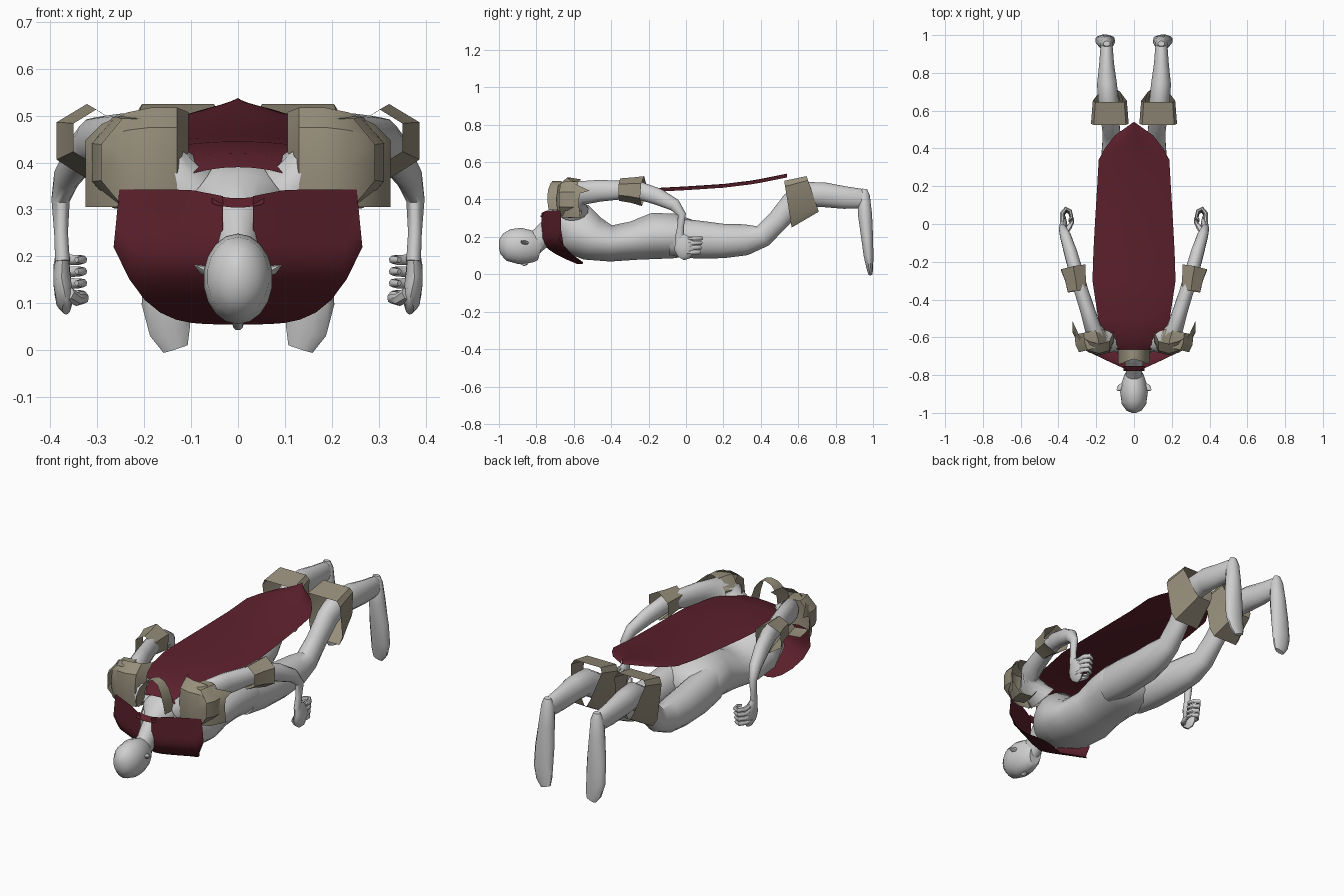
import bpy, math
from mathutils import Vector


def material(name, rgb):
    m = bpy.data.materials.new(name)
    m.diffuse_color = (*rgb, 1)
    return m


SKIN = material("pale_grey", (0.62, 0.62, 0.62))
CLOTH = material("dark_red", (0.11, 0.015, 0.026))
METAL = material("dull_tan", (0.31, 0.275, 0.2))


def make(name, verts, faces, mat, mirror=False, angle=50):
    me = bpy.data.meshes.new(name)
    me.from_pydata(verts, [], faces)
    me.materials.append(mat)
    ob = bpy.data.objects.new(name, me)
    bpy.context.collection.objects.link(ob)
    if mirror:
        ob.modifiers.new("mirror", 'MIRROR').use_mirror_merge = False
    bpy.ops.object.select_all(action='DESELECT')
    bpy.context.view_layer.objects.active = ob
    ob.select_set(True)
    bpy.ops.object.shade_smooth_by_angle(angle=math.radians(angle))
    return ob


def tube(name, path, mat=SKIN, n=14, caps=True, mirror=False, ref=(1, 0, 0), angle=50):
    """Loft of elliptical rings: path rows are x, y, z, half width, half depth."""
    P = [Vector(p[:3]) for p in path]
    ref = Vector(ref)
    verts, faces = [], []
    for i, p in enumerate(path):
        t = (P[min(i + 1, len(P) - 1)] - P[max(i - 1, 0)]).normalized()
        side = (ref - t * ref.dot(t)).normalized()
        up = side.cross(t)
        for k in range(n):
            a = 2 * math.pi * (k + 0.5) / n
            verts.append(P[i] + side * p[3] * math.cos(a) + up * p[4] * math.sin(a))
    for i in range(len(P) - 1):
        for k in range(n):
            j = (k + 1) % n
            faces.append((i * n + k, i * n + j, i * n + n + j, i * n + n + k))
    if caps:
        faces.append(tuple(reversed(range(n))))
        faces.append(tuple(range((len(P) - 1) * n, len(P) * n)))
    return make(name, verts, faces, mat, mirror, angle)


def sheet(name, rows, mat, mirror=False, keep=lambda c: True, angle=50):
    """Open surface through equal-length rows of points."""
    w = len(rows[0])
    verts = [Vector(p) for r in rows for p in r]
    faces = []
    for i in range(len(rows) - 1):
        for k in range(w - 1):
            f = (i * w + k, i * w + k + 1, i * w + w + k + 1, i * w + w + k)
            if keep(sum((verts[v] for v in f), Vector()) / 4):
                faces.append(f)
    return make(name, verts, faces, mat, mirror, angle)


# Head, neck and torso
tube("head", [(0, -1.0, .165, .012, .02), (0, -.985, .165, .042, .055), (0, -.95, .157, .066, .085),
              (0, -.89, .152, .074, .097), (0, -.84, .147, .066, .09), (0, -.80, .142, .052, .078),
              (0, -.775, .135, .035, .06)], n=18)
tube("nose", [(0, -.895, .07, .008, .008), (0, -.865, .052, .011, .01), (0, -.85, .06, .013, .01)], n=8)
tube("ear", [(.06, -.862, .168, .012, .022), (.075, -.868, .172, .01, .018), (.09, -.88, .18, .002, .004)],
     n=8, mirror=True, ref=(0, 0, 1))
tube("neck", [(0, -.83, .15, .045, .06), (0, -.77, .2, .044, .058), (0, -.70, .27, .052, .062),
              (0, -.65, .31, .1, .075), (0, -.6, .32, .12, .08)])
tube("torso", [(0, -.67, .30, .09, .085), (0, -.60, .25, .15, .145), (0, -.5, .19, .178, .122),
               (0, -.4, .165, .168, .098), (0, -.28, .18, .145, .105), (0, -.17, .205, .15, .125),
               (0, -.07, .205, .168, .122), (0, .02, .195, .15, .1), (0, .07, .19, .08, .05)], n=20)

# Bent legs with long feet
tube("leg", [(.09, -.08, .2, .07, .1), (.093, .05, .187, .084, .102), (.1, .2, .178, .082, .092),
             (.11, .32, .185, .07, .083), (.115, .41, .205, .055, .06), (.12, .49, .285, .047, .058),
             (.128, .57, .38, .05, .064), (.135, .65, .428, .055, .068), (.143, .74, .425, .054, .066),
             (.145, .85, .41, .04, .06), (.145, .93, .405, .034, .053), (.145, .968, .40, .026, .042)],
     mirror=True)
tube("foot", [(.145, .955, .457, .018, .014), (.145, .952, .42, .033, .032), (.148, .957, .32, .042, .039),
              (.152, .968, .2, .052, .033), (.154, .976, .1, .053, .027), (.145, .982, .04, .045, .019),
              (.133, .986, .003, .028, .012)], n=12, mirror=True)

# Arms and fists
tube("arm", [(.1, -.6, .34, .07, .08), (.17, -.61, .40, .055, .075), (.215, -.56, .435, .045, .065),
             (.245, -.46, .447, .04, .058), (.28, -.35, .45, .038, .05), (.308, -.25, .448, .038, .048),
             (.336, -.15, .415, .035, .045), (.364, -.06, .37, .029, .034), (.378, -.022, .32, .02, .022),
             (.377, -.03, .25, .015, .018), (.374, -.035, .19, .016, .024)], mirror=True)
tube("palm", [(.374, -.035, .205, .014, .024), (.376, -.015, .175, .018, .048), (.374, -.005, .14, .02, .058),
              (.37, -.02, .105, .018, .045), (.365, -.03, .09, .01, .025)], n=10, mirror=True)
for i in range(4):
    z, y = .193 - .025 * i, .002 - .004 * i
    tube(f"finger_{i + 1}", [(.379, y + .01, z, .012, .012), (.38, y + .055, z, .012, .012),
                             (.361, y + .08, z, .012, .011), (.338, y + .068, z, .011, .01),
                             (.33, y + .035, z, .009, .009), (.344, y + .02, z, .006, .006)],
         n=7, mirror=True, ref=(0, 0, 1))
tube("thumb", [(.362, -.04, .12, .016, .016), (.344, -.02, .108, .014, .014), (.328, .01, .11, .011, .011),
               (.324, .03, .115, .006, .006)], n=7, mirror=True, ref=(0, 0, 1))

# Long cape, pointed at the end
U = [i / 8 for i in range(-8, 9)]
cape = [(-.665, .39, .12), (-.62, .42, .18), (-.5, .445, .19), (-.3, .455, .22), (-.15, .462, .215),
        (0, .47, .207), (.2, .483, .195), (.34, .5, .187), (.4, .51, .155), (.47, .524, .1), (.54, .538, .002)]
sheet("cape", [[(u * w, y, z - .02 * u * u) for u in U] for y, z, w in cape], CLOTH)


# Mantle draped over the chest and the shoulder plates, with an opening for the neck
def mantle_point(u, v):
    low, high = .055 + .165 * u ** 4, .322 + .02 * min(1, abs(u) * 2.5)
    z = low + (high - low) * v
    y = -.785 + .118 * abs(u) ** 1.1 + 8.5 * max(0, .21 - z) ** 2
    return (u * .265 - (.012 * u * v), y, z)


sheet("mantle", [[mantle_point(u, j / 10) for u in U] for j in range(11)], CLOTH,
      keep=lambda c: abs(c.x) > .045 or c.z < .2, angle=80)
sheet("mantle_strap", [[(u * .055, -.778 + dy, .324 + dz - .008 * (1 - u * u)) for u in U]
                       for dy, dz in ((0, -.012), (.025, .008))], CLOTH)

# Shoulder plates: outer shell wrapping the front and side, with a band round the arm
profile = [(.105, -.61), (.13, -.67), (.185, -.685), (.235, -.672), (.29, -.64), (.325, -.565)]
drop = [.01, 0, 0, .01, .035, .07]
levels = [(.305, 0, 0), (.4, -.01, .1), (.475, 0, .6), (.517, .05, 1)]
sheet("shoulder_plate", [[(x, y + dy, z - d * f) for (x, y), d in zip(profile, drop)]
                         for z, dy, f in levels], METAL, mirror=True, angle=35)
tube("shoulder_band", [(.215, -.66, .4, .085, .1), (.225, -.62, .4, .095, .106), (.235, -.57, .4, .085, .105)],
     METAL, n=8, caps=False, mirror=True, angle=35)

# Arched gorget behind the neck, flaring forward at its ends
arch = [(.085, .345, .735), (.08, .4, .742), (.062, .45, .738), (.035, .485, .725), (0, .498, .715)]
arch += [(-x, z, y) for x, z, y in reversed(arch[:-1])]
sheet("gorget", [[(x, -y, z) for x, z, y in arch], [(x, -.665, z) for x, z, y in arch]], METAL)

# Elbow and knee guards
tube("elbow_guard", [(.302, -.355, .453, .056, .06), (.31, -.29, .45, .064, .068),
                     (.322, -.23, .445, .076, .08)], METAL, n=6, caps=False, mirror=True, angle=30)


def guard_loop(y0, z0, y1, z1, w, low):
    # chamfered rectangle from its lower edge (y0, z0) to its upper edge (y1, z1)
    outline = [(-.75 * low, 0), (.75 * low, 0), (low, .15), (1, .88), (.85, 1), (-.85, 1), (-1, .88),
               (-low, .15), (-.75 * low, 0)]
    return [(.128 + w * a, y0 + (y1 - y0) * t, z0 + (z1 - z0) * t) for a, t in outline]


sheet("knee_guard", [guard_loop(.565, .25, .525, .5, .1, .95), guard_loop(.71, .335, .645, .525, .09, .6)],
      METAL, mirror=True, angle=30)
